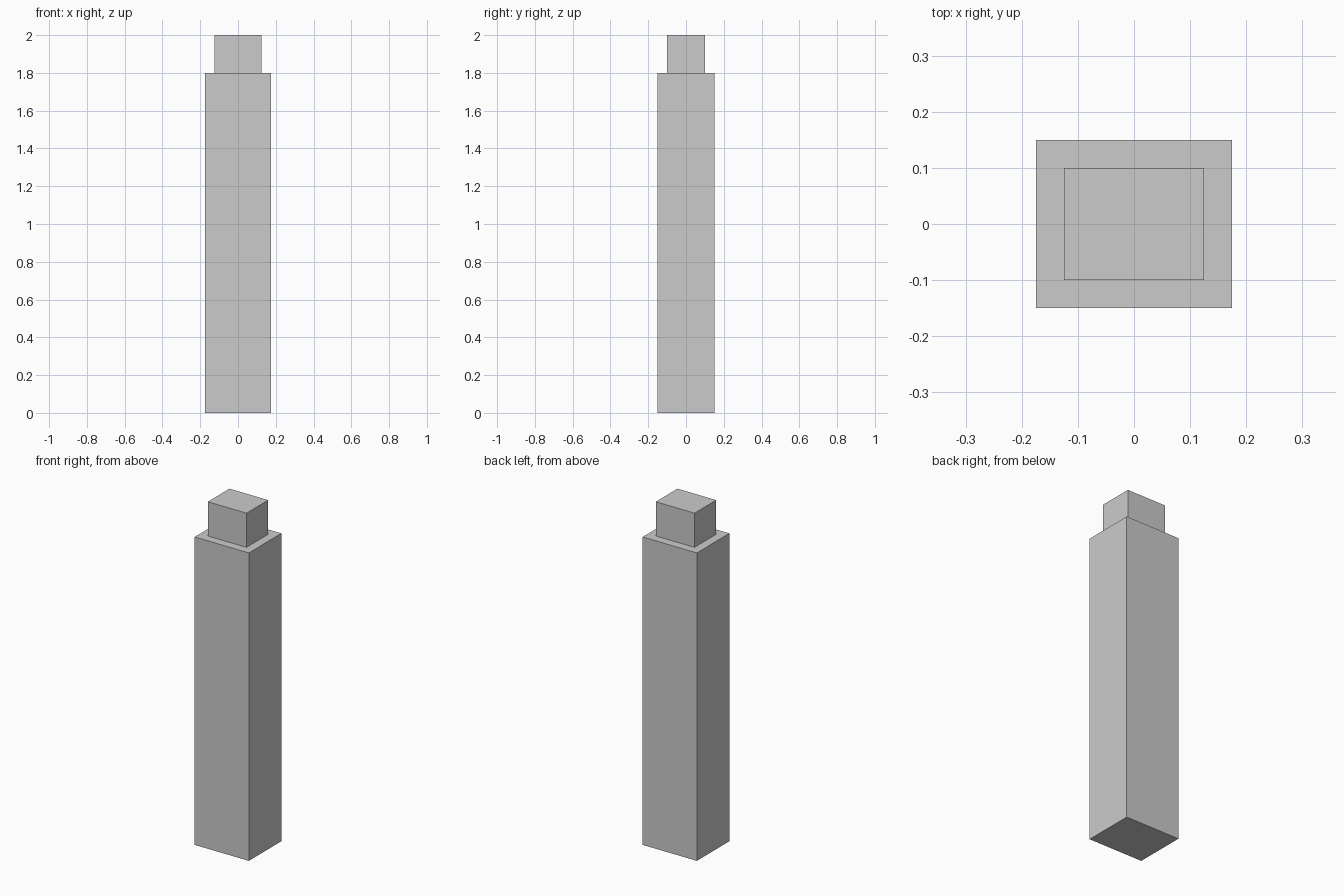
import bpy
import bmesh
from mathutils import Vector, Matrix

if "Cube" in bpy.data.objects:
    bpy.data.objects.remove(bpy.data.objects["Cube"])

BODY_SIZE = (0.35, 0.30, 1.8)
SHOULDER = 0.05
NECK_HEIGHT = 0.2

bm = bmesh.new()

# Tall rectangular body standing on the ground
placement = Matrix.Translation((0, 0, BODY_SIZE[2] / 2)) @ Matrix.Diagonal((*BODY_SIZE, 1))
bmesh.ops.create_cube(bm, size=1, matrix=placement)

# Stepped shoulder and raised neck block on the top face
bm.normal_update()
top = max(bm.faces, key=lambda f: f.calc_center_median().z)
bmesh.ops.inset_region(bm, faces=[top], thickness=SHOULDER, use_even_offset=True)
neck = bmesh.ops.extrude_discrete_faces(bm, faces=[top])["faces"][0]
bmesh.ops.translate(bm, verts=neck.verts, vec=Vector((0, 0, NECK_HEIGHT)))
bmesh.ops.recalc_face_normals(bm, faces=bm.faces)

mesh = bpy.data.meshes.new("stepped_pillar")
bm.to_mesh(mesh)
bm.free()
pillar = bpy.data.objects.new("stepped_pillar", mesh)
bpy.context.collection.objects.link(pillar)
